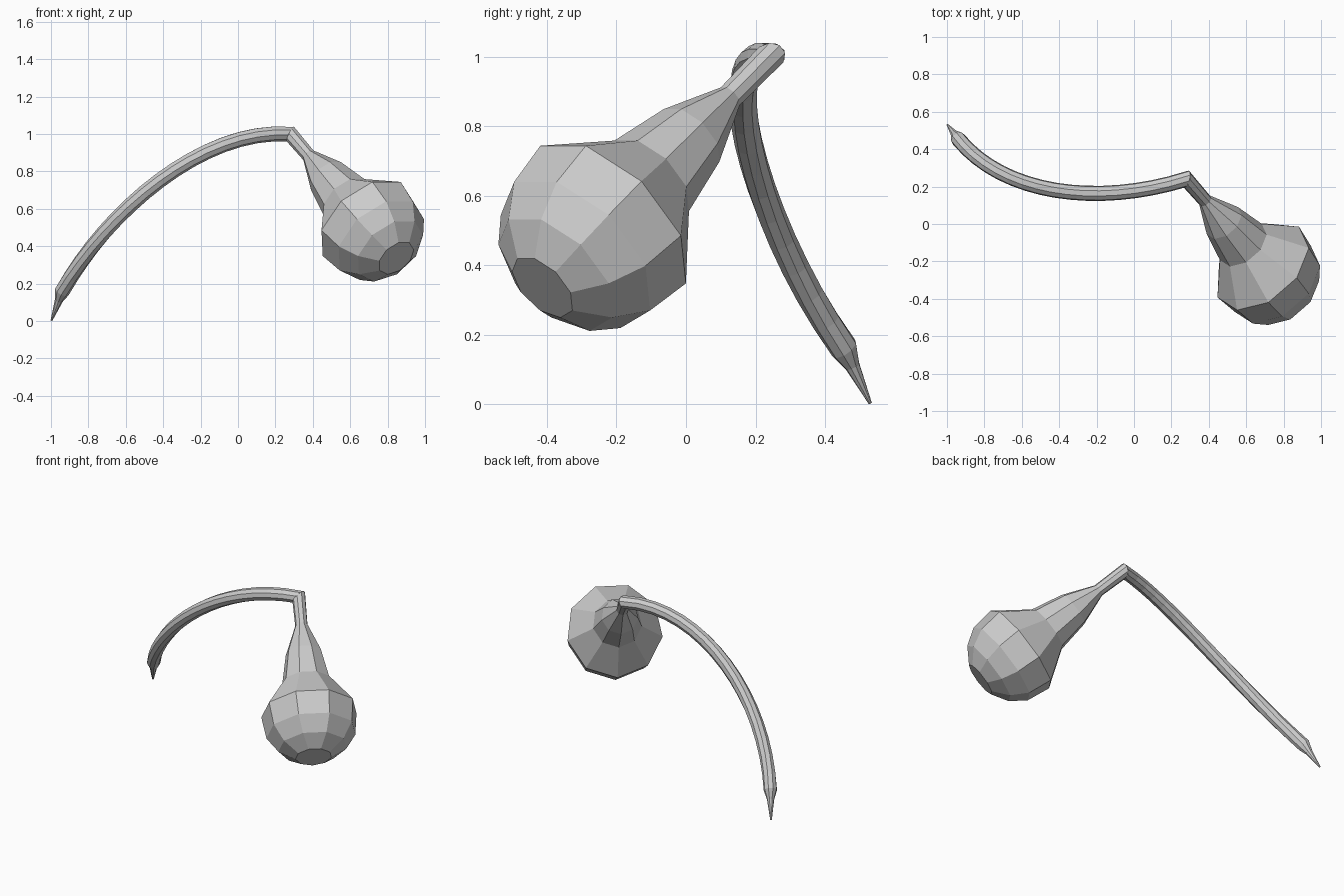
import bpy, bmesh
from math import sin, cos, pi, radians
from mathutils import Vector

old = bpy.data.objects.get("Cube")
if old:
    bpy.data.objects.remove(old)

SIDES = 9

# One plain grey for the whole model
grey = bpy.data.materials.new("plain_grey")
grey.use_nodes = True
grey.diffuse_color = (0.6, 0.6, 0.6, 1)
grey.node_tree.nodes["Principled BSDF"].inputs["Base Color"].default_value = (0.6, 0.6, 0.6, 1)


def ring(bm, centre, direction, radius, cut=None):
    """Regular ring across direction; slid onto the plane with normal cut if given."""
    direction = direction.normalized()
    side = direction.cross(Vector((0, 0, 1))).normalized()
    up = side.cross(direction)
    verts = []
    for i in range(SIDES):
        a = 2 * pi * i / SIDES
        offset = radius * (side * sin(a) - up * cos(a))
        if cut:
            offset -= direction * offset.dot(cut) / direction.dot(cut)
        verts.append(bm.verts.new(centre + offset))
    return verts


def loft(name, stations, cap_start, cap_end):
    """Skin a list of (centre, direction, radius, cut) stations."""
    bm = bmesh.new()
    rings = [ring(bm, *s) for s in stations]
    for a, b in zip(rings, rings[1:]):
        for i in range(SIDES):
            j = (i + 1) % SIDES
            bm.faces.new((a[i], a[j], b[j], b[i]))
    if cap_start:
        bm.faces.new(rings[0])
    if cap_end:
        cap = bm.faces.new(rings[-1])
        bmesh.ops.poke(bm, faces=[cap], offset=cap_end)
    bmesh.ops.recalc_face_normals(bm, faces=bm.faces)
    mesh = bpy.data.meshes.new(name)
    bm.to_mesh(mesh)
    bm.free()
    mesh.materials.append(grey)
    obj = bpy.data.objects.new(name, mesh)
    bpy.context.collection.objects.link(obj)
    return obj


# Elbow where the curved handle meets the straight neck
elbow = Vector((0.28, 0.24, 1.0))
axis = Vector((0.52, -0.60, -0.61)).normalized()
p0, p1, p2, p3 = elbow, Vector((-0.2, 0.09, 1.035)), Vector((-0.70, 0.16, 0.58)), Vector((-0.94, 0.455, 0.16))
miter = ((p0 - p1).normalized() + axis).normalized()

# Curved handle, from pointed tip up to the elbow
tip = Vector((-0.997, 0.53, 0.003))
spike = (p3 - tip).normalized()
handle = [(tip, spike, 0.005, None), (tip.lerp(p3, 0.68), spike, 0.022, None)]
STEPS = 16
for k in range(STEPS + 1):
    t = 1 - k / STEPS
    s = 1 - t
    point = p0 * s**3 + p1 * 3 * s * s * t + p2 * 3 * s * t * t + p3 * t**3
    tangent = (p0 - p1) * s * s + (p1 - p2) * 2 * s * t + (p2 - p3) * t * t
    handle.append((point, tangent, 0.041, miter if k == STEPS else None))
loft("curved_handle", handle, True, 0)

# Flaring neck and round head
head = [(elbow, axis, 0.041, miter)]
for dist, radius in ((0.192, 0.038), (0.385, 0.112), (0.58, 0.15)):
    head.append((elbow + axis * dist, axis, radius, None))
ball_radius = 0.295
ball_centre = 0.815
for angle in (97, 68, 45, 22):
    a = radians(angle)
    head.append((elbow + axis * (ball_centre + ball_radius * cos(a)), axis, ball_radius * sin(a), None))
loft("neck_and_head", head, False, ball_radius * (1 - cos(radians(22))))
